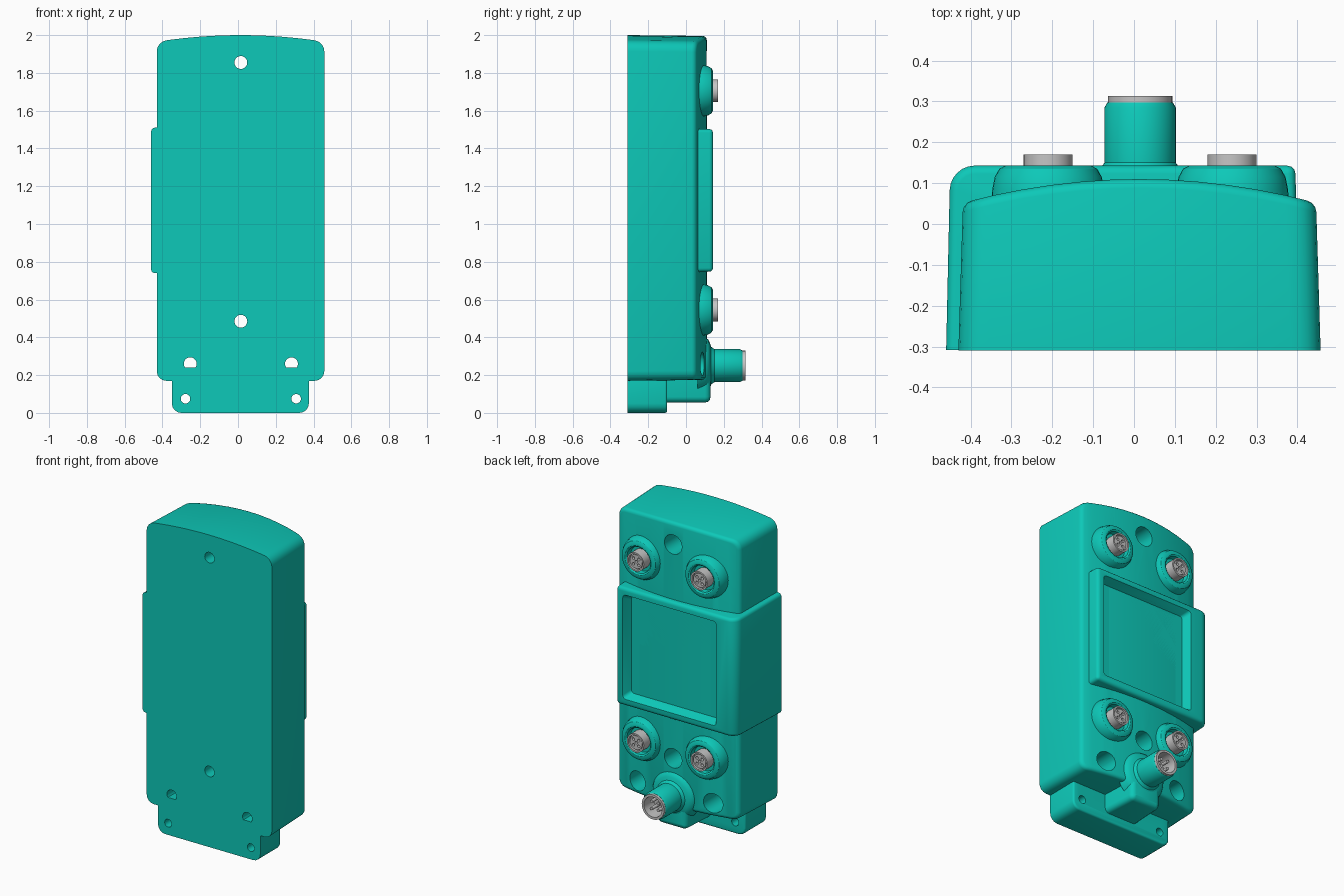
import bpy, bmesh, math
from mathutils import Vector, Matrix

cube = bpy.data.objects.get("Cube")
if cube:
    bpy.data.objects.remove(cube, do_unlink=True)


def material(name, color, rough):
    m = bpy.data.materials.new(name)
    m.use_nodes = True
    m.diffuse_color = color
    bsdf = next(n for n in m.node_tree.nodes if n.type == 'BSDF_PRINCIPLED')
    bsdf.inputs["Base Color"].default_value = color
    bsdf.inputs["Roughness"].default_value = rough
    return m


TEAL = material("teal plastic", (0.004, 0.58, 0.48, 1), 0.5)
GRAY = material("gray metal", (0.56, 0.56, 0.56, 1), 0.5)
MID = 0.015      # x of the centre line
FRONT = -0.31    # y of the flat mounting face


def finish(name, bm, mat):
    bmesh.ops.recalc_face_normals(bm, faces=bm.faces)
    me = bpy.data.meshes.new(name)
    bm.to_mesh(me)
    bm.free()
    ob = bpy.data.objects.new(name, me)
    bpy.context.collection.objects.link(ob)
    me.materials.append(mat)
    return ob


def bevel(bm, test, width, segments=4):
    edges = [e for e in bm.edges if len(e.link_faces) == 2
             and e.calc_face_angle(0) > 0.5 and test(e)]
    if edges and width:
        bmesh.ops.bevel(bm, geom=edges, offset=width, segments=segments,
                        profile=0.5, affect='EDGES', clamp_overlap=True)


def along_y(e):
    a, b = (v.co for v in e.verts)
    return abs(a.y - b.y) > 0.8 * (a - b).length


def block(name, xs, ys, zs, corner=0, rim=0, taper=(1, 1), cols=1,
          crown=0, arch=0, left_round=0):
    """Box whose back can be tapered and crowned, with an arched top."""
    bm = bmesh.new()
    cx, cz = sum(xs) / 2, sum(zs) / 2
    rows = []
    for i in range(cols + 1):
        t = 2 * i / cols - 1
        x = (xs[1] - xs[0]) / 2 * t
        ring = []
        for back, top in ((0, 0), (1, 0), (1, 1), (0, 1)):
            y = ys[back] - (crown * t * t if back else 0)
            z = zs[top] - (arch * t * t if top else 0) - cz
            sx, sz = taper if back else (1, 1)
            ring.append(bm.verts.new((cx + x * sx, y, cz + z * sz)))
        rows.append(ring)
    bm.faces.new(rows[0])
    bm.faces.new(rows[-1])
    for a, b in zip(rows, rows[1:]):
        for k in range(4):
            n = (k + 1) % 4
            bm.faces.new((a[k], a[n], b[n], b[k]))
    bmesh.ops.recalc_face_normals(bm, faces=bm.faces)
    bevel(bm, along_y, corner)
    bevel(bm, lambda e: all(v.co.x < cx and v.co.y > ys[1] - 0.01
                            for v in e.verts), left_round, 6)
    bevel(bm, lambda e: min(v.co.y for v in e.verts) > ys[0] + 0.01
          or (along_y(e) and not corner), rim, 3)
    return finish(name, bm, TEAL)


def lathe(name, profile, x, z, mat, steps=40):
    """Revolve (radius, y) points about an axis running front to back."""
    bm = bmesh.new()
    verts = [bm.verts.new((r, y, 0)) for r, y in profile]
    edges = [bm.edges.new(p) for p in zip(verts, verts[1:])]
    bmesh.ops.spin(bm, geom=verts + edges, cent=(0, 0, 0), axis=(0, 1, 0),
                   angle=2 * math.pi, steps=steps)
    bmesh.ops.remove_doubles(bm, verts=bm.verts, dist=1e-5)
    bmesh.ops.translate(bm, verts=bm.verts, vec=(x, 0, z))
    return finish(name, bm, mat)


def rod(name, r, y0, y1, x, z, mat, steps=28):
    return lathe(name, [(0, y0), (r, y0), (r, y1), (0, y1)], x, z, mat, steps)


def cut(targets, cutters):
    """Subtract the cutters, apply the result and discard the cutters."""
    for ob in targets:
        for c in cutters:
            c.hide_render = True
            mod = ob.modifiers.new("cut", 'BOOLEAN')
            mod.operation, mod.solver, mod.object = 'DIFFERENCE', 'EXACT', c
        dg = bpy.context.evaluated_depsgraph_get()
        me = bpy.data.meshes.new_from_object(ob.evaluated_get(dg))
        ob.modifiers.clear()
        ob.data = me
    for c in cutters:
        bpy.data.objects.remove(c, do_unlink=True)


# Housing, display panel and mounting foot
body = block("body", (-0.43, 0.457), (FRONT, 0.11), (0.17, 2.0), corner=0.05,
             rim=0.022, taper=(0.975, 0.995), cols=12, crown=0.058, arch=0.035)
panel = block("display_panel", (-0.46, 0.405), (FRONT + 0.001, 0.143),
              (0.74, 1.51), rim=0.02, taper=(0.977, 0.98), left_round=0.06)
foot = block("mounting_foot", (-0.35, 0.375), (FRONT, -0.1), (0.0, 0.24),
             corner=0.05, rim=0.012)

# Recessed window in the display panel
window = block("window_cutter", (-0.29, 0.325), (0.09, 0.2), (0.815, 1.435),
               corner=0.02, taper=(1.16, 1.16))
cut([body, panel], [window])

# Counterbored fixing holes
holes = []
for x, z in ((MID, 1.855), (MID, 0.485), (MID - 0.268, 0.26), (MID + 0.268, 0.26)):
    holes.append(lathe("hole_cutter", [(0, -0.4), (0.034, -0.4), (0.034, -0.2),
                 (0.062, -0.2), (0.062, 0.2), (0, 0.2)], x, z, TEAL, 28))
cut([body], holes)
cut([foot], [rod("hole_cutter", 0.025, -0.4, 0.1, MID + s * 0.293, 0.075, TEAL)
             for s in (-1, 1)])

# Four ring bosses, each with a metal socket
boss = [(0.142, 0.03), (0.137, 0.085), (0.131, 0.115), (0.12, 0.135),
        (0.105, 0.143), (0.092, 0.143), (0.083, 0.137), (0.079, 0.106), (0, 0.106)]
socket = [(0, 0.09), (0.06, 0.09), (0.06, 0.17), (0.05, 0.17),
          (0.05, 0.15), (0.044, 0.15), (0.044, 0.163), (0, 0.163)]
for level, z in (("upper", 1.705), ("lower", 0.545)):
    for side, x in (("right", MID - 0.225), ("left", MID + 0.225)):
        lathe(f"{level}_{side}_boss", boss, x, z, TEAL)
        plug = lathe(f"{level}_{side}_socket", socket, x, z, GRAY)
        pins = [(0, 0)] + [(0.026 * math.cos(a), 0.026 * math.sin(a))
                           for a in (math.pi / 4 + k * math.pi / 2 for k in range(4))]
        cut([plug], [rod("pin_cutter", 0.009, 0.12, 0.2, x + px, z + pz, GRAY, 12)
                     for px, pz in pins])

# Cable connector with its flared base
CZ = 0.25
base = block("connector_base", (MID - 0.125, MID + 0.125), (-0.2, 0.13),
             (0.055, 0.34), corner=0.03, rim=0.035, taper=(0.85, 1))
lathe("connector_flare", [(0.165, 0.06), (0.15, 0.1), (0.138, 0.118),
      (0.12, 0.127), (0.1, 0.133), (0.0875, 0.15), (0.0875, 0.285),
      (0.08, 0.298), (0.07, 0.298), (0.07, 0.2), (0, 0.2)], MID, CZ, TEAL)
lathe("connector_sleeve", [(0, 0.215), (0.064, 0.215), (0.064, 0.314),
      (0.079, 0.314), (0.079, 0.28), (0.07, 0.28), (0.07, 0.2), (0, 0.2)],
      MID, CZ, GRAY)
for k in range(4):
    a = math.pi / 4 + k * math.pi / 2
    rod(f"connector_pin_{k + 1}", 0.01, 0.21, 0.295, MID + 0.033 * math.cos(a),
        CZ + 0.033 * math.sin(a), GRAY, 12)

# Smooth shading with sharp edges kept
bpy.ops.object.select_all(action='DESELECT')
for ob in bpy.context.collection.objects:
    if ob.type == 'MESH' and ob.data.materials and ob.data.materials[0] in (TEAL, GRAY):
        ob.select_set(True)
        bpy.context.view_layer.objects.active = ob
bpy.ops.object.shade_smooth_by_angle(angle=math.radians(32))
